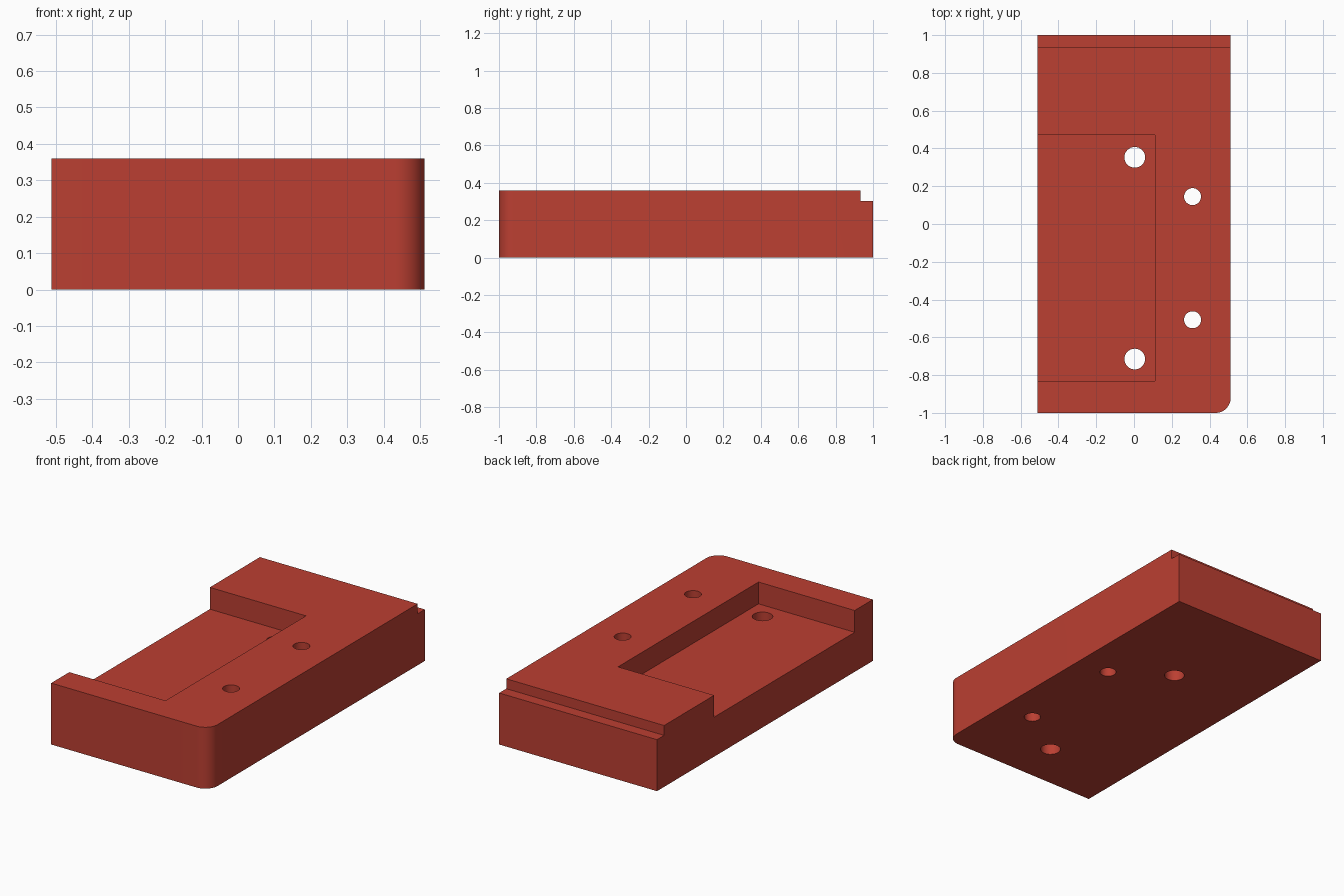
import bpy, bmesh, math

if "Cube" in bpy.data.objects:
    bpy.data.objects.remove(bpy.data.objects["Cube"])

W, L, H = 0.512, 1.0, 0.36      # half width, half length, height

red = bpy.data.materials.new("red")
red.diffuse_color = (0.50, 0.05, 0.032, 1)
red.use_nodes = True
red.node_tree.nodes["Principled BSDF"].inputs["Base Color"].default_value = red.diffuse_color


def prism(name, outline, z0, z1):
    """Extrude a flat outline between two heights."""
    bm = bmesh.new()
    face = bm.faces.new([bm.verts.new((x, y, z0)) for x, y in outline])
    out = bmesh.ops.extrude_face_region(bm, geom=[face])
    top = [v for v in out["geom"] if isinstance(v, bmesh.types.BMVert)]
    bmesh.ops.translate(bm, verts=top, vec=(0, 0, z1 - z0))
    bmesh.ops.recalc_face_normals(bm, faces=bm.faces)
    mesh = bpy.data.meshes.new(name)
    bm.to_mesh(mesh)
    bm.free()
    mesh.materials.append(red)
    obj = bpy.data.objects.new(name, mesh)
    bpy.context.collection.objects.link(obj)
    return obj


def arc(cx, cy, r, a0, a1, n):
    return [(cx + r * math.cos(math.radians(a0 + (a1 - a0) * i / n)),
             cy + r * math.sin(math.radians(a0 + (a1 - a0) * i / n)))
            for i in range(n + 1)]


def rect(x0, x1, y0, y1):
    return [(x0, y0), (x1, y0), (x1, y1), (x0, y1)]


# Block with one rounded front corner
R = 0.08
block = prism("block", [(-W, -L)] + arc(W - R, -L + R, R, -90, 0, 16)
              + [(W, L), (-W, L)], 0, H)

# Cutters: open side pocket, rear step, four through holes
cutters = [
    prism("pocket_cutter", rect(-W - 0.1, 0.112, -0.832, 0.47), 0.232, H + 0.1),
    prism("step_cutter", rect(-W - 0.1, W + 0.1, 0.934, L + 0.1), 0.302, H + 0.1),
]
for x, y, r in [(0.004, 0.353, 0.055), (0.004, -0.715, 0.055),
                (0.31, 0.145, 0.045), (0.31, -0.507, 0.045)]:
    cutters.append(prism("hole_cutter", arc(x, y, r, 0, 360, 32)[:-1], -0.1, H + 0.1))

bpy.context.view_layer.objects.active = block
block.select_set(True)
for cutter in cutters:
    mod = block.modifiers.new("cut", 'BOOLEAN')
    mod.operation, mod.solver, mod.object = 'DIFFERENCE', 'EXACT', cutter
    bpy.ops.object.modifier_apply(modifier=mod.name)
    bpy.data.objects.remove(cutter)

# Smooth the rounded corner and hole walls only
bpy.ops.object.shade_smooth_by_angle(angle=math.radians(30))
